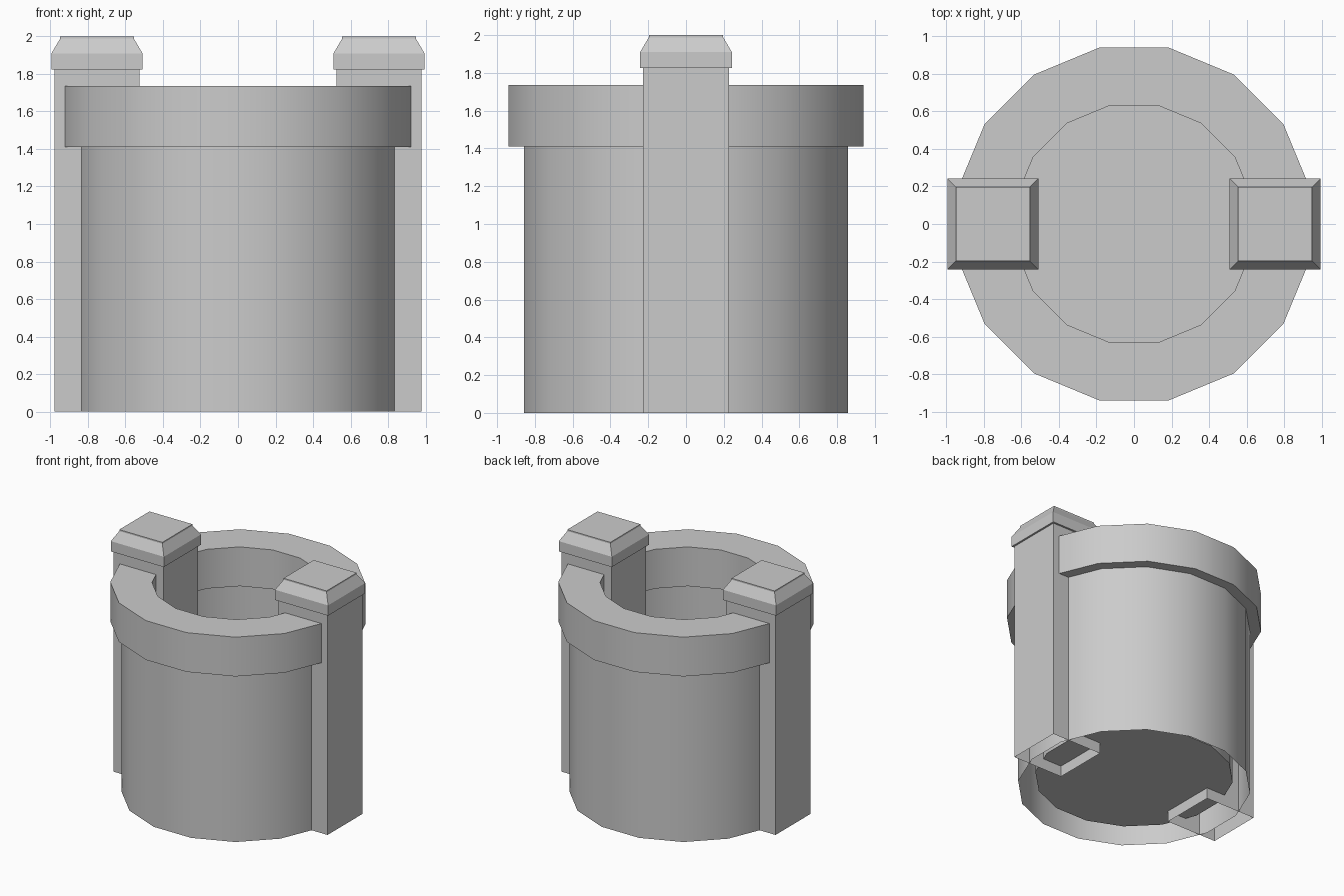
import bpy
import bmesh
import math

if "Cube" in bpy.data.objects:
    bpy.data.objects.remove(bpy.data.objects["Cube"])


def lathe(name, profile, sides, centre_x=0.0, smooth=False):
    """Sweep a profile of (flat-side radius, z) around z; fill the last ring."""
    bm = bmesh.new()
    step = 2 * math.pi / sides
    grow = 1 / math.cos(step / 2)
    rings = [[bm.verts.new((centre_x + r * grow * math.cos((i + 0.5) * step),
                            r * grow * math.sin((i + 0.5) * step), z))
              for i in range(sides)] for r, z in profile]
    for low, high in zip(rings, rings[1:]):
        for i in range(sides):
            j = (i + 1) % sides
            bm.faces.new((low[i], low[j], high[j], high[i]))
    bm.faces.new(rings[-1])
    mesh = bpy.data.meshes.new(name)
    bm.to_mesh(mesh)
    bm.free()
    obj = bpy.data.objects.new(name, mesh)
    bpy.context.collection.objects.link(obj)
    if smooth:
        bpy.ops.object.select_all(action='DESELECT')
        obj.select_set(True)
        bpy.context.view_layer.objects.active = obj
        bpy.ops.object.shade_smooth_by_angle(angle=math.radians(30))
    return obj


# Round wall: outer shell (open underneath), overhanging rim, inner wall, floor
lathe("well_wall", [(0.857, 0), (0.857, 1.41), (0.94, 1.41), (0.94, 1.735),
                    (0.633, 1.735), (0.633, 1.41), (0.73, 1.41), (0.73, 0.09)],
      16, smooth=True)

# Square posts with flared, chamfered caps on both sides
post = [(0.2275, 0), (0.2275, 1.825), (0.243, 1.825), (0.243, 1.91),
        (0.197, 1.988), (0.197, 2.0)]
for side, x in (("left", -0.752), ("right", 0.752)):
    lathe(side + "_post", post, 4, centre_x=x)
